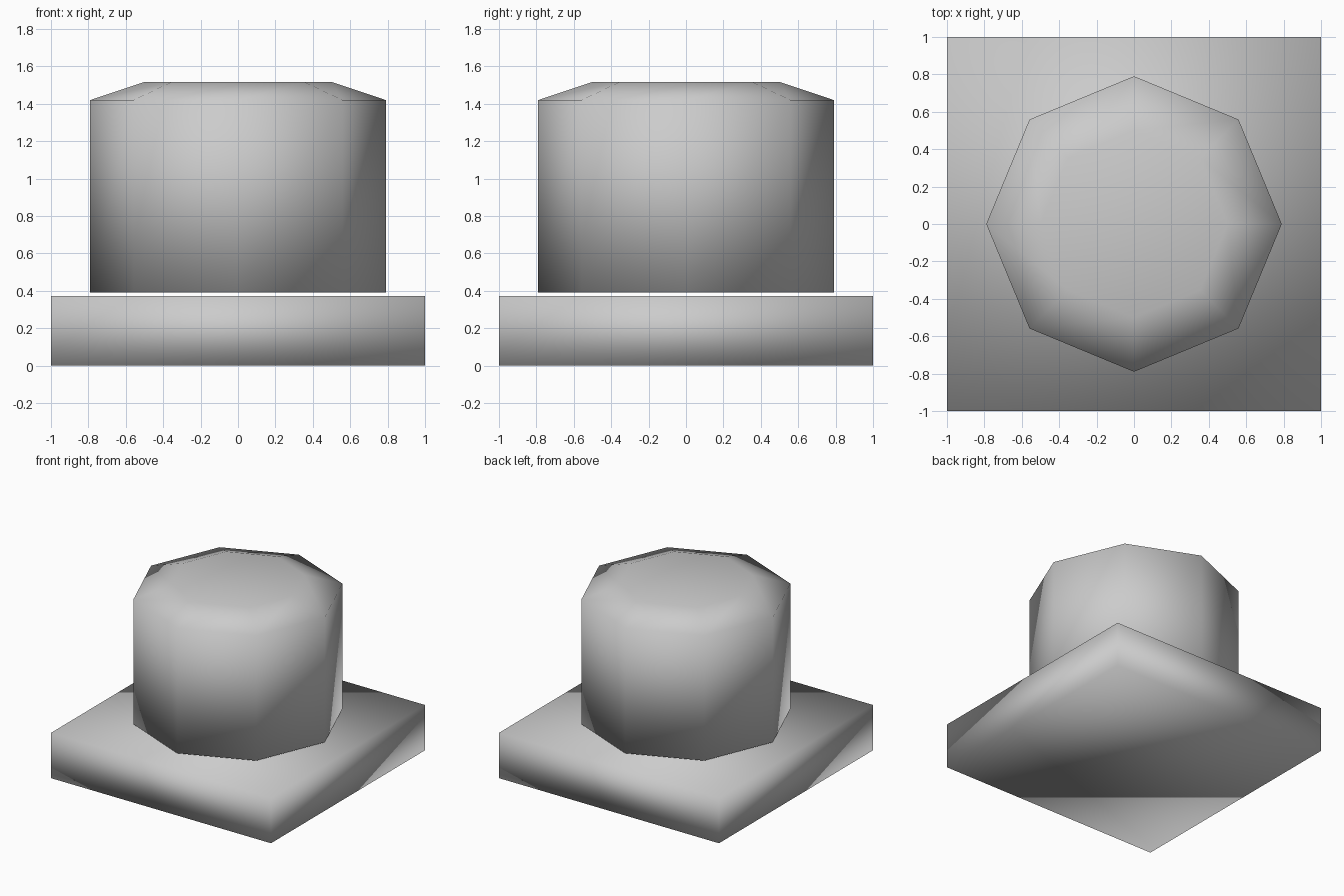
import bpy, bmesh
from math import sin, cos, tau

if "Cube" in bpy.data.objects:
    bpy.data.objects.remove(bpy.data.objects["Cube"])


def lofted_solid(name, sides, turn, profile):
    """Closed smooth-shaded solid of polygon rings given as (radius, z)."""
    bm = bmesh.new()
    rings = []
    for r, z in profile:
        angles = [tau * (i + turn) / sides for i in range(sides)]
        rings.append([bm.verts.new((r * cos(a), r * sin(a), z)) for a in angles])
    for low, high in zip(rings, rings[1:]):
        for i in range(sides):
            j = (i + 1) % sides
            bm.faces.new((low[i], low[j], high[j], high[i]))
    bm.faces.new(rings[0][::-1])
    bm.faces.new(rings[-1])
    for f in bm.faces:
        f.smooth = True
    mesh = bpy.data.meshes.new(name)
    bm.to_mesh(mesh)
    bm.free()
    obj = bpy.data.objects.new(name, mesh)
    bpy.context.collection.objects.link(obj)
    return obj


# Square base plate
lofted_solid("base_plate", 4, 0.5, [(2 ** 0.5, 0), (2 ** 0.5, 0.372)])

# Eight-sided button with a sloped rim, floating just above the plate
lofted_solid("button", 8, 0, [(0.79, 0.392), (0.79, 1.42), (0.50, 1.517)])
